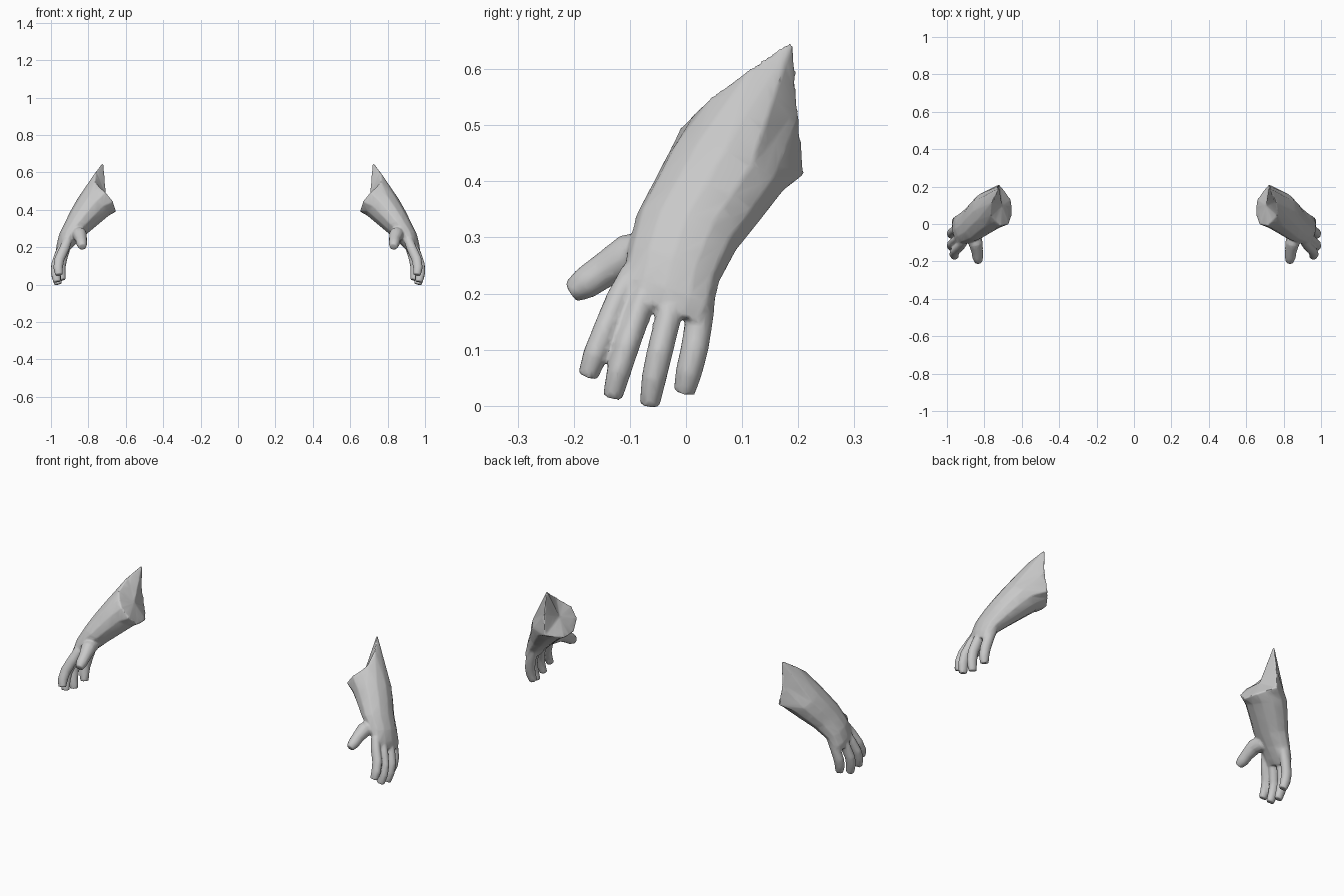
import bpy, bmesh, math
from mathutils import Vector

if "Cube" in bpy.data.objects:
    bpy.data.objects.remove(bpy.data.objects["Cube"])

grey = bpy.data.materials.new("glove_grey")
grey.diffuse_color = (0.58, 0.58, 0.58, 1)
grey.use_nodes = True
grey.node_tree.nodes["Principled BSDF"].inputs["Base Color"].default_value = grey.diffuse_color
SIDES = 12
bm = bmesh.new()


def ellipse(c, u, n, w, t):
    """Ring of points around c, half-width w along u and half-thickness t along n."""
    c = Vector(c)
    return [c + u * (w * math.cos(a)) + n * (t * math.sin(a))
            for a in (2 * math.pi * i / SIDES for i in range(SIDES))]


def loft(rings):
    """Skin the rings and close both ends with a fan."""
    loops = [[bm.verts.new(p) for p in r] for r in rings]
    for a, b in zip(loops, loops[1:]):
        for i in range(SIDES):
            j = (i + 1) % SIDES
            bm.faces.new((a[i], a[j], b[j], b[i]))
    for loop in (loops[0], loops[-1]):
        mid = bm.verts.new(sum((v.co for v in loop), Vector()) / SIDES)
        for i in range(SIDES):
            bm.faces.new((loop[i], loop[(i + 1) % SIDES], mid))


def digit(path, radii, flat):
    """Finger: rings set square to a bent path."""
    pts = [Vector(p) for p in path]
    side = Vector((0.15, 1, -0.2))
    rings = []
    for i, (p, r) in enumerate(zip(pts, radii)):
        d = (pts[min(i + 1, len(pts) - 1)] - pts[max(i - 1, 0)]).normalized()
        u = (side - d * d.dot(side)).normalized()
        rings.append(ellipse(p, u, u.cross(d), r * flat, r))
    loft(rings)


# Cuff, wrist and palm: pointed cuff edge, then oval sections
cuff = [Vector(p) for p in (
    (.72, .212, .413), (.73, .2, .525), (.72, .192, .655), (.76, .115, .603),
    (.765, .045, .55), (.74, .015, .52), (.71, -.01, .495), (.668, 0, .443),
    (.653, .05, .395), (.653, .09, .39), (.658, .13, .388), (.69, .175, .40))]
across = Vector((.154, .95, -.315)).normalized()
out = Vector((.9, 0, .44)).normalized()
rings = [cuff]
for c, w, t, lean in (((.775, .068, .413), .108, .096, 0),
                      ((.82, .034, .36), .102, .083, 0),
                      ((.86, .001, .31), .096, .069, 0),
                      ((.905, -.022, .25), .088, .055, .3),
                      ((.932, -.033, .20), .086, .040, .6),
                      ((.944, -.04, .168), .076, .027, .8)):
    n = out.lerp(Vector((1, -.1, .1)).normalized(), lean).normalized()
    rings.append(ellipse(c, across, n, w, t))
loft(rings)

# Index, middle, ring and little finger
FINGER = (.024, .027, .027, .026, .021)
digit(((.91, -.095, .24), (.93, -.12, .19), (.955, -.143, .135),
       (.962, -.162, .09), (.957, -.175, .052)), FINGER, .86)
digit(((.925, -.062, .23), (.952, -.085, .165), (.973, -.106, .105),
       (.975, -.120, .06), (.967, -.131, .015)), FINGER, .84)
digit(((.93, -.012, .22), (.957, -.032, .155), (.974, -.047, .095),
       (.973, -.057, .05), (.962, -.065, .001)), FINGER, .86)
digit(((.912, .033, .22), (.935, .024, .155), (.948, .015, .10),
       (.948, .005, .06), (.94, -.003, .024)), FINGER, .92)

# Thumb
digit(((.86, -.05, .272), (.846, -.105, .268), (.838, -.148, .24),
       (.835, -.18, .218), (.831, -.205, .202)), (.040, .038, .031, .029, .020), 1)

# Fuse the parts into one skin, soften the joints and thin the mesh
bmesh.ops.recalc_face_normals(bm, faces=bm.faces[:])
me = bpy.data.meshes.new("gloves")
bm.to_mesh(me)
bm.free()
me.materials.append(grey)
gloves = bpy.data.objects.new("gloves", me)
bpy.context.collection.objects.link(gloves)
fuse = gloves.modifiers.new("fuse", 'REMESH')
fuse.mode = 'VOXEL'
fuse.voxel_size = 0.005
soften = gloves.modifiers.new("soften", 'SMOOTH')
soften.factor = 0.5
soften.iterations = 4
thin = gloves.modifiers.new("thin", 'DECIMATE')
thin.ratio = 0.12
pair = gloves.modifiers.new("other_hand", 'MIRROR')
pair.use_mirror_merge = False

bpy.ops.object.select_all(action='DESELECT')
gloves.select_set(True)
bpy.context.view_layer.objects.active = gloves
bpy.ops.object.convert(target='MESH')
bpy.ops.object.shade_smooth_by_angle(angle=math.radians(45))
